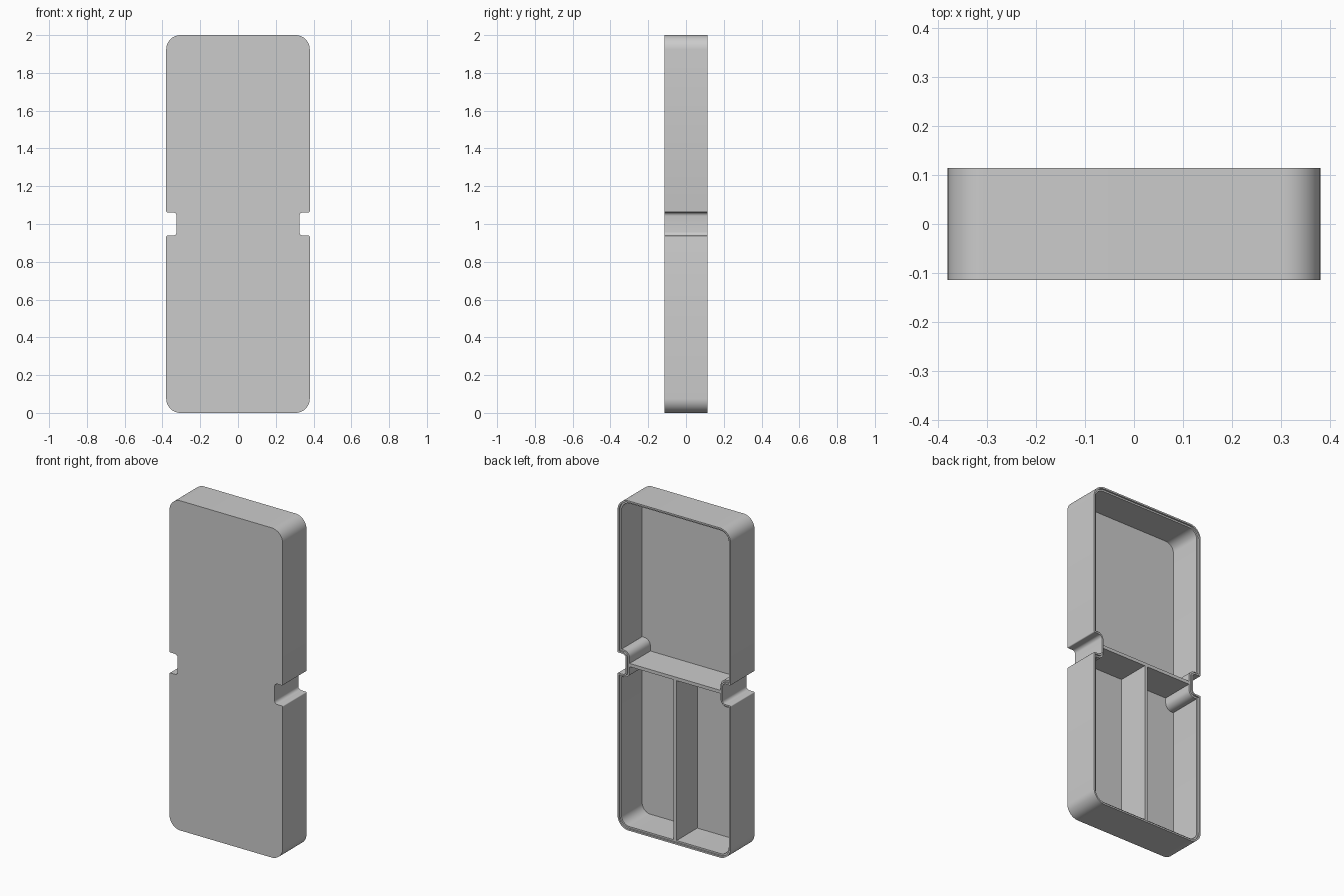
import bpy, bmesh
from math import sin, cos, radians

cube = bpy.data.objects.get("Cube")
if cube:
    bpy.data.objects.remove(cube, do_unlink=True)

HALF_W, HALF_D, HALF_H = 0.38, 0.114, 1.0
WALL, LIP = 0.02, 0.01
CORNER_R = 0.075
NOTCH_X, NOTCH_H, NOTCH_R, NOTCH_EDGE_R = 0.325, 0.062, 0.02, 0.006

grey = bpy.data.materials.new("light grey plastic")
grey.use_nodes = True
colour = (0.6, 0.6, 0.6, 1)
grey.diffuse_color = colour
grey.node_tree.nodes["Principled BSDF"].inputs["Base Color"].default_value = colour


def arc(cx, cz, r, start, end, steps):
    angles = [radians(start + (end - start) * i / steps) for i in range(steps + 1)]
    return [(cx + r * cos(a), cz + r * sin(a)) for a in angles]


def outline(d):
    """Rounded, notched outline moved inwards by d, centred on the origin."""
    edge_r = max(NOTCH_EDGE_R - d, 0.001)
    w, h = HALF_W - d, HALF_H - d
    r = CORNER_R - d
    quarter = arc(NOTCH_X + NOTCH_R, NOTCH_H - NOTCH_R, NOTCH_R + d, 180, 90, 6)
    quarter += arc(w - edge_r, NOTCH_H + d + edge_r, edge_r, -90, 0, 4)
    quarter += arc(w - r, h - r, r, 0, 90, 12)
    top = quarter + [(-x, z) for x, z in reversed(quarter)]
    return top + [(-x, -z) for x, z in top]


def finish(bm, name):
    bmesh.ops.recalc_face_normals(bm, faces=bm.faces)
    mesh = bpy.data.meshes.new(name)
    bm.to_mesh(mesh)
    bm.free()
    mesh.materials.append(grey)
    obj = bpy.data.objects.new(name, mesh)
    bpy.context.collection.objects.link(obj)
    return obj


def box(name, x, y, z):
    bm = bmesh.new()
    bmesh.ops.create_cube(bm, size=1)
    for v in bm.verts:
        for axis, (low, high) in enumerate((x, y, z)):
            v.co[axis] = high if v.co[axis] > 0 else low
    return finish(bm, name)


# Tray shell: outer wall, stepped rim, inner wall and floor, open at the back
bm = bmesh.new()
floor_y, step_y = -HALF_D + WALL, HALF_D - LIP
sections = [(0, -HALF_D), (0, HALF_D), (WALL / 2, HALF_D),
            (WALL / 2, step_y), (WALL, step_y), (WALL, floor_y)]
loops = [[bm.verts.new((x, y, z + HALF_H)) for x, z in outline(d)] for d, y in sections]
for a, b in zip(loops, loops[1:]):
    for i in range(len(a)):
        j = (i + 1) % len(a)
        bm.faces.new((a[i], a[j], b[j], b[i]))
bm.faces.new(loops[0])
bm.faces.new(loops[-1])
tray = finish(bm, "tray_shell")
bpy.ops.object.select_all(action="DESELECT")
tray.select_set(True)
bpy.context.view_layer.objects.active = tray
bpy.ops.object.shade_smooth_by_angle(angle=radians(35))

# Dividers: one across between the notches, one down the lower half
half_t = WALL / 2
reach = NOTCH_X - WALL + 0.005
depth = (floor_y - 0.005, step_y)
box("cross_divider", (-reach, reach), depth, (HALF_H - half_t, HALF_H + half_t))
box("lower_divider", (-half_t, half_t), depth, (WALL - 0.005, HALF_H - half_t))
